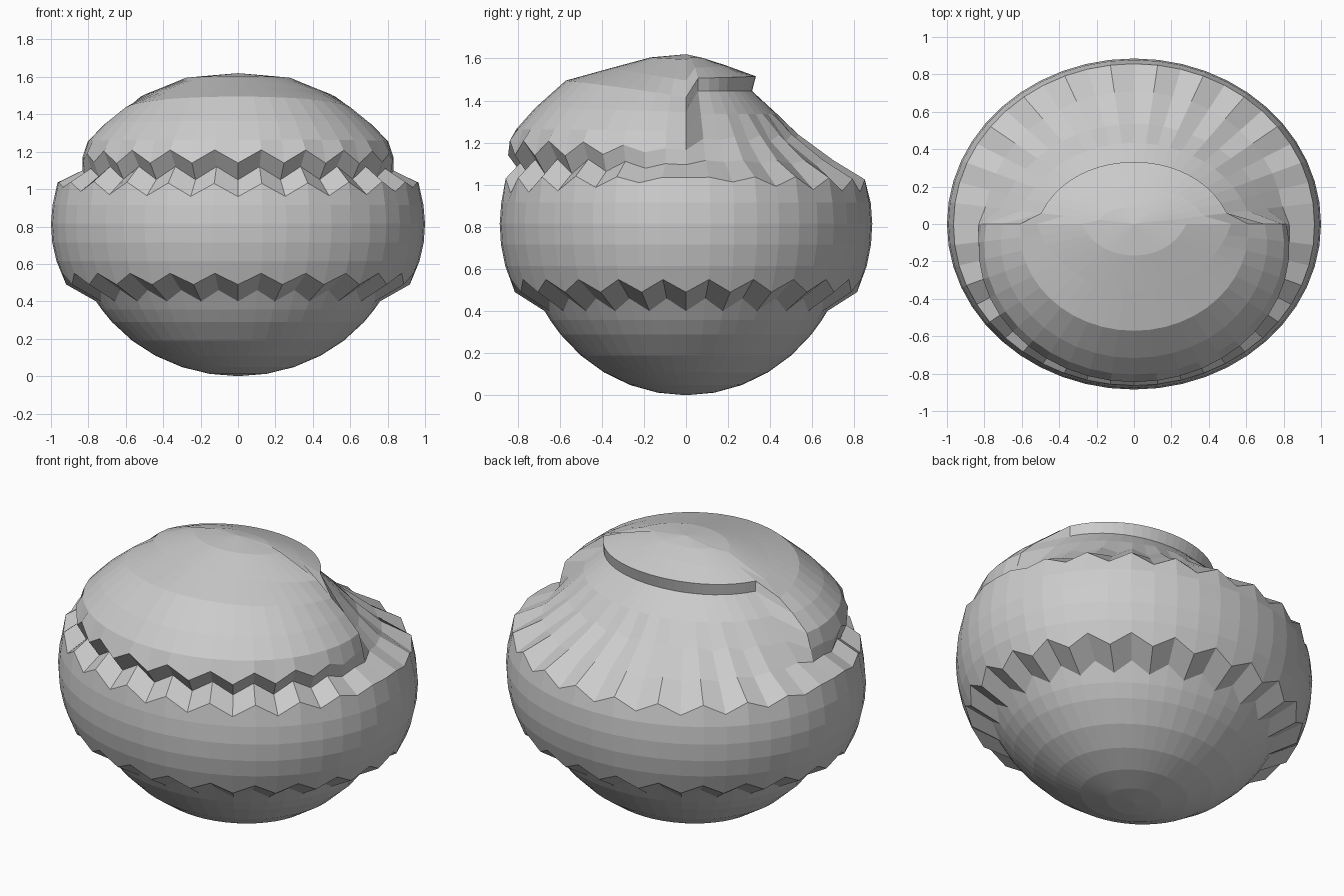
import bpy, bmesh, math

if "Cube" in bpy.data.objects:
    bpy.data.objects.remove(bpy.data.objects["Cube"])

N = 48            # segments round the body
ZC, RY, RZ = 0.815, 0.885, 0.81

# Upper profiles (radius, height, zigzag) from the band edge to the crown
FRONT = [(.976, 1.0, .035), (.88, 1.09, .035), (.955, 1.18, .035), (.91, 1.27, 0),
         (.81, 1.37, 0), (.645, 1.50, 0), (.40, 1.56, 0), (.19, 1.61, 0)]
SIDE_FRONT = [(.965, 1.04, 0), (.83, 1.10, 0), (.815, 1.17, 0), (.79, 1.26, 0),
              (.70, 1.35, 0), (.61, 1.42, 0), (.52, 1.50, 0), (.28, 1.60, 0)]
SIDE_BACK = [(.965, 1.04, 0), (.80, 1.12, 0), (.73, 1.22, 0), (.63, 1.34, 0),
             (.52, 1.45, 0), (.52, 1.51, 0), (.40, 1.56, 0), (.20, 1.61, 0)]
BACK = [(.968, 1.0, .03), (.80, 1.11, .01), (.605, 1.23, .015), (.49, 1.34, 0),
        (.355, 1.45, 0), (.375, 1.52, 0), (.22, 1.57, 0), (.10, 1.605, 0)]


def ellipsoid(z, s=1.0):
    return s * math.sqrt(max(0, 1 - ((z - ZC) / RZ) ** 2))


def column(i):
    """Profile from bottom to top for segment i."""
    a = 2 * math.pi * (i - N / 4) / N
    zig = -1 if i % 2 == 0 else 1
    pts = []
    # lower bowl
    for d in (80, 70, 60, 50, 40, 34):
        z = ZC - RZ * math.sin(math.radians(d))
        pts.append((ellipsoid(z, .88), z))
    z = .435 + .03 * zig
    pts.append((ellipsoid(z, .88), z))
    # wide middle band
    z = .525 + .03 * zig
    pts.append((ellipsoid(z), z))
    for z in (.62, .72, .82, .92):
        pts.append((ellipsoid(z), z))
    # visor in front, recessed shell and cap behind
    s = math.sin(a)
    lo, hi = (SIDE_BACK, BACK) if s > 1e-4 else (SIDE_FRONT, FRONT)
    w = abs(s)
    for p, q in zip(lo, hi):
        k = w if s > 0 else w ** .9
        pts.append((p[0] + (q[0] - p[0]) * k,
                    p[1] + (q[1] - p[1]) * k + zig * q[2] * min(1, 1.5 * w)))
    return [(r * math.cos(a), r * RY * math.sin(a), z) for r, z in pts]


bm = bmesh.new()
cols = [[bm.verts.new(p) for p in column(i)] for i in range(N)]
bottom = bm.verts.new((0, 0, ZC - RZ))
top = bm.verts.new((0, 0, 1.625))
for i in range(N):
    a, b = cols[i], cols[(i + 1) % N]
    bm.faces.new((bottom, b[0], a[0]))
    for j in range(len(a) - 1):
        bm.faces.new((a[j], b[j], b[j + 1], a[j + 1]))
    bm.faces.new((a[-1], b[-1], top))
for v in bm.verts:
    v.co.z -= ZC - RZ
bmesh.ops.recalc_face_normals(bm, faces=bm.faces[:])
me = bpy.data.meshes.new("helmet_ball")
bm.to_mesh(me)
bm.free()
ob = bpy.data.objects.new("helmet_ball", me)
bpy.context.collection.objects.link(ob)
